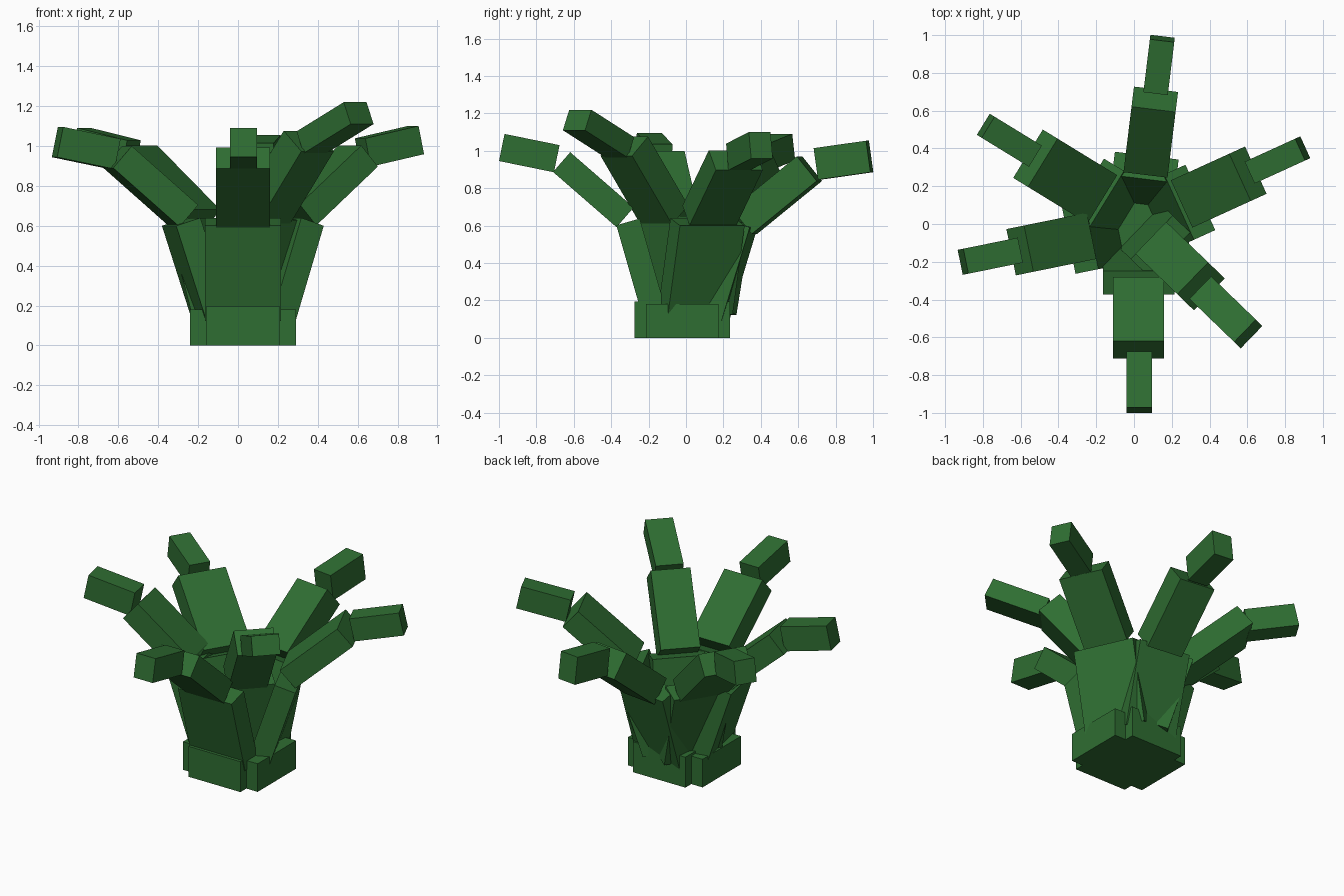
import bpy, math
from mathutils import Vector, Matrix

green = bpy.data.materials.new("leaf_green")
green.diffuse_color = (0.028, 0.155, 0.032, 1)


def box(name, matrix):
    bpy.ops.mesh.primitive_cube_add(size=1)
    ob = bpy.context.object
    ob.name = name
    ob.data.transform(matrix)
    ob.data.materials.append(green)
    return ob


def beam(name, end, az, elev, length, width, thick):
    """Box that ends at a point, pointing along a heading and an elevation (degrees)."""
    a, e = math.radians(az), math.radians(elev)
    rot = Matrix.Rotation(a, 4, 'Z') @ Matrix.Rotation(-e, 4, 'Y')
    mid = Vector(end) - rot @ Vector((length / 2, 0, 0))
    return box(name, Matrix.Translation(mid) @ rot @ Matrix.Diagonal((length, width, thick, 1)))


# Foot: two crossing slabs
box("base_deep", Matrix.Translation((0.025, -0.02, 0.0975)) @ Matrix.Diagonal((0.37, 0.51, 0.195, 1)))
box("base_wide", Matrix.Translation((0.025, -0.02, 0.09)) @ Matrix.Diagonal((0.53, 0.39, 0.18, 1)))

# Each leaf: heading, then (end point, elevation, length, width, thickness) for root, middle and tip
leaves = {
    "front": (-90,
              ((0.025, -0.31, 0.62), 74, 0.50, 0.38, 0.13),
              ((0.025, -0.665, 0.94), 41, 0.45, 0.27, 0.14),
              ((0.027, -0.985, 1.018), 11.5, 0.30, 0.135, 0.148)),
    "back": (83,
             ((0.06, 0.30, 0.61), 73, 0.52, 0.34, 0.13),
             ((0.11, 0.66, 0.905), 39, 0.45, 0.235, 0.17),
             ((0.15, 0.982, 0.97), 8, 0.285, 0.13, 0.17)),
    "right": (24.5,
              ((0.295, 0.115, 0.62), 72, 0.50, 0.38, 0.13),
              ((0.603, 0.266, 0.95), 41, 0.45, 0.275, 0.14),
              ((0.893, 0.40, 1.03), 12, 0.30, 0.127, 0.145)),
    "front_right": (-44,
                    ((0.14, -0.115, 0.64), 80, 0.52, 0.32, 0.13),
                    ((0.355, -0.33, 1.025), 50, 0.48, 0.235, 0.16),
                    ((0.605, -0.582, 1.165), 24, 0.36, 0.165, 0.12)),
    "left": (191.5,
             ((-0.285, -0.075, 0.62), 72, 0.50, 0.36, 0.13),
             ((-0.604, -0.14, 0.945), 41, 0.45, 0.25, 0.145),
             ((-0.905, -0.20, 1.02), 11.5, 0.30, 0.135, 0.155)),
    "back_left": (148.5,
                  ((-0.20, 0.16, 0.62), 73, 0.50, 0.36, 0.13),
                  ((-0.522, 0.348, 0.95), 41, 0.49, 0.30, 0.14),
                  ((-0.785, 0.52, 1.02), 12, 0.30, 0.131, 0.145)),
}
for side, (az, *parts) in leaves.items():
    for part, (end, elev, length, width, thick) in zip(("root", "middle", "tip"), parts):
        beam(f"{side}_leaf_{part}", end, az, elev, length, width, thick)
